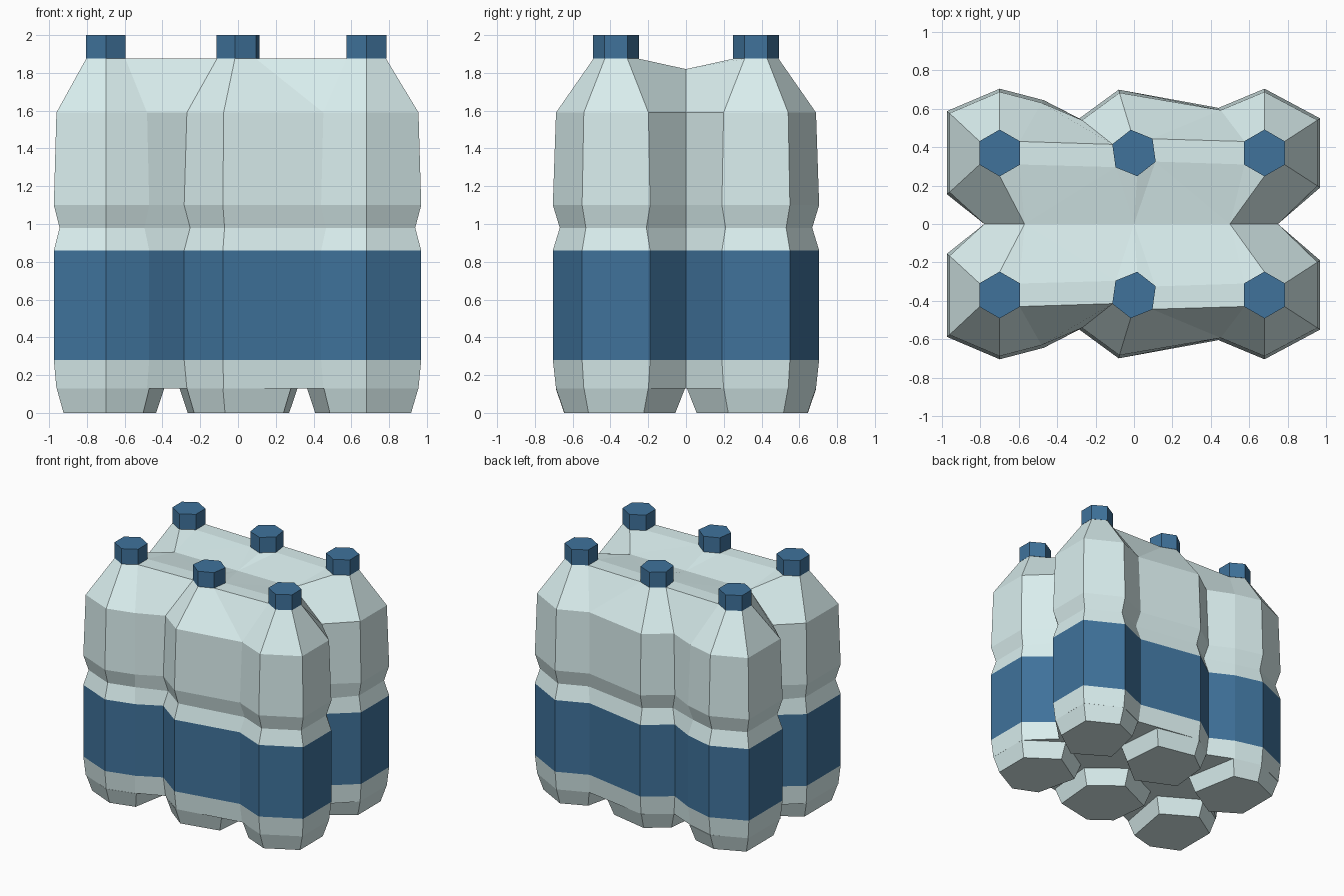
import bpy, bmesh, math
from mathutils import Vector

if "Cube" in bpy.data.objects:
    bpy.data.objects.remove(bpy.data.objects["Cube"])


def material(name, rgb):
    m = bpy.data.materials.new(name)
    m.diffuse_color = (*rgb, 1)
    m.use_nodes = True
    m.node_tree.nodes["Principled BSDF"].inputs["Base Color"].default_value = m.diffuse_color
    return m


CLEAR = material("pale_plastic", (0.70, 0.86, 0.86))
BLUE = material("blue", (0.05, 0.17, 0.33))


def finish(name, bm, mats):
    # every part is modelled for the back row and mirrored to the front row
    bmesh.ops.remove_doubles(bm, verts=bm.verts, dist=0.0005)
    bmesh.ops.recalc_face_normals(bm, faces=bm.faces)
    me = bpy.data.meshes.new(name)
    bm.to_mesh(me)
    bm.free()
    for m in mats:
        me.materials.append(m)
    ob = bpy.data.objects.new(name, me)
    bpy.context.collection.objects.link(ob)
    mod = ob.modifiers.new("mirror", 'MIRROR')
    mod.use_axis = (False, True, False)
    mod.merge_threshold = 0.001
    return ob


def hexagon(cx, cy, r, turn):
    return [(cx + r * math.cos(math.radians(turn + 60 * k)),
             cy + r * math.sin(math.radians(turn + 60 * k))) for k in range(6)]


def prism(bm, low, high, z0, z1):
    a = [bm.verts.new((x, y, z0)) for x, y in low]
    b = [bm.verts.new((x, y, z1)) for x, y in high]
    for i in range(len(a)):
        j = (i + 1) % len(a)
        bm.faces.new((a[i], a[j], b[j], b[i]))
    bm.faces.new(a)
    bm.faces.new(b)


CENTRES = [(-0.70, 0.37), (0.0, 0.37), (0.68, 0.37)]
TURNS = [30, 38, 30]

# merged wall of one row of three bottles, following a shared outline
outline = [(-0.78, 0), (-0.975, 0.155), (-0.975, 0.588), (-0.70, 0.705),
           (-0.47, 0.645), (-0.285, 0.55), (-0.08, 0.70), (0.44, 0.605),
           (0.68, 0.705), (0.97, 0.55), (0.97, 0.19), (0.75, 0)]
owner = [0, 0, 0, 0, 0, 1, 1, 2, 2, 2, 2, 2]
levels = [(0.13, 0.95), (0.28, 1), (0.86, 1), (0.98, 0.89), (1.10, 1), (1.59, 0.95)]

bm = bmesh.new()
rings = []
for z, s in levels:
    ring = []
    for (x, y), o in zip(outline, owner):
        if y > 0:
            c = Vector(CENTRES[o])
            x, y = c + (Vector((x, y)) - c) * s
        ring.append(bm.verts.new((x, y, z)))
    rings.append(ring)
for k in range(len(rings) - 1):
    for i in range(len(outline) - 1):
        f = bm.faces.new((rings[k][i], rings[k][i + 1], rings[k + 1][i + 1], rings[k + 1][i]))
        f.material_index = 1 if k == 1 else 0
bm.faces.new(rings[0])

# shoulders rising to the three necks
necks = [[bm.verts.new((x, y, 1.875)) for x, y in hexagon(*c, 0.12, t)]
         for c, t in zip(CENTRES, TURNS)]
L, M, R = necks  # corner order: right-back, back, left-back, left, front, right
v0 = bm.verts.new((-0.57, 0, 1.82))
v1 = bm.verts.new((0.0, 0, 1.82))
v2 = bm.verts.new((0.50, 0, 1.82))
t = rings[-1]
for face in [
    (t[0], t[1], L[3], L[4], v0), (t[1], t[2], L[2], L[3]), (t[2], t[3], L[1], L[2]),
    (t[3], t[4], L[0], L[1]), (t[4], t[5], M[2], L[0]), (t[5], t[6], M[1], M[2]),
    (t[6], t[7], M[0], M[1]), (t[7], R[2], M[0]), (t[7], t[8], R[1], R[2]),
    (t[8], t[9], R[0], R[1]), (t[9], t[10], R[5], R[0]), (t[10], t[11], v2, R[4], R[5]),
    # flat ridges between necks, then the slope to the central valley
    (L[0], M[2], M[3], L[5]), (M[0], R[2], R[3], M[5]),
    (L[4], L[5], v0), (L[5], M[3], v0), (M[3], v1, v0), (M[3], M[4], v1),
    (M[4], M[5], v1), (M[5], v2, v1), (M[5], R[3], v2), (R[3], R[4], v2),
    L, M, R]:
    bm.faces.new(face)
finish("bottle_bodies", bm, [CLEAR, BLUE])

# tapered feet below the merged wall
feet = [
    [(-0.96, 0.17), (-0.96, 0.575), (-0.70, 0.69), (-0.47, 0.63), (-0.39, 0.19), (-0.70, 0.005)],
    [(-0.27, 0.54), (-0.08, 0.685), (0.28, 0.61), (0.315, 0.22), (0.05, 0.005), (-0.31, 0.17)],
    [(0.955, 0.54), (0.955, 0.20), (0.68, 0.005), (0.365, 0.20), (0.455, 0.59), (0.68, 0.688)],
]
bm = bmesh.new()
for c, top in zip(CENTRES, feet):
    c = Vector(c)
    low = [tuple(c + (Vector(p) - c) * 0.86) for p in top]
    prism(bm, low, top, 0, 0.13)
finish("bottle_feet", bm, [CLEAR])

# hexagonal caps
bm = bmesh.new()
for c, turn in zip(CENTRES, TURNS):
    h = hexagon(*c, 0.122, turn)
    prism(bm, h, h, 1.875, 2.0)
finish("bottle_caps", bm, [BLUE])
